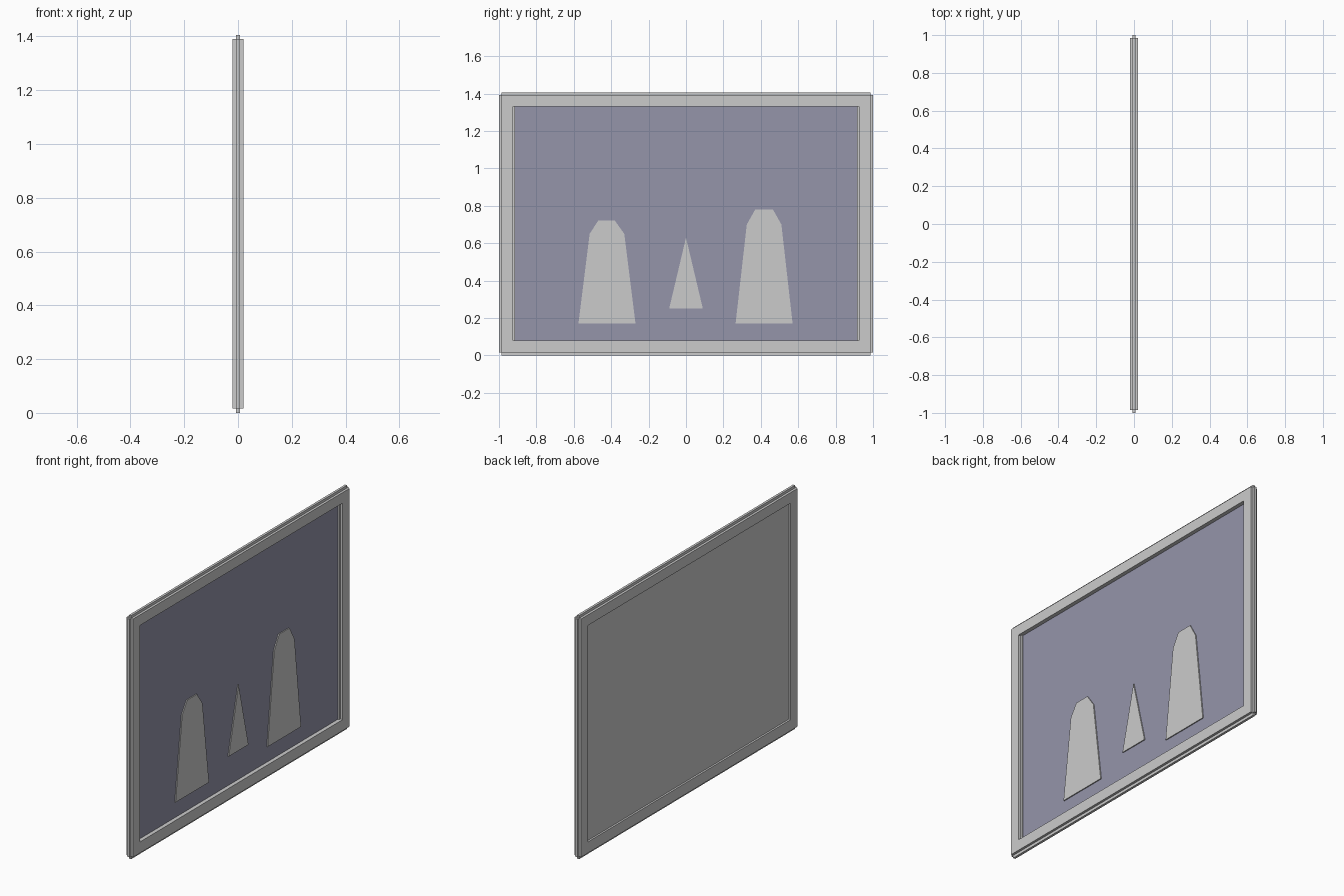
import bpy, bmesh

if "Cube" in bpy.data.objects:
    bpy.data.objects.remove(bpy.data.objects["Cube"])

panel_mat = bpy.data.materials.new("slate")
panel_mat.diffuse_color = (0.3, 0.3, 0.4, 1)
panel_mat.use_nodes = True
panel_mat.node_tree.nodes["Principled BSDF"].inputs["Base Color"].default_value = panel_mat.diffuse_color


def finish(name, bm, mat=None):
    bmesh.ops.recalc_face_normals(bm, faces=bm.faces)
    me = bpy.data.meshes.new(name)
    bm.to_mesh(me)
    bm.free()
    ob = bpy.data.objects.new(name, me)
    bpy.context.collection.objects.link(ob)
    if mat:
        me.materials.append(mat)
    return ob


def prism(name, pts, x0, x1, mat=None):
    """Extrude a y-z outline from x0 to x1."""
    bm = bmesh.new()
    face = bm.faces.new([bm.verts.new((x0, y, z)) for y, z in pts])
    ext = bmesh.ops.extrude_face_region(bm, geom=[face])
    verts = [g for g in ext["geom"] if isinstance(g, bmesh.types.BMVert)]
    bmesh.ops.translate(bm, verts=verts, vec=(x1 - x0, 0, 0))
    return finish(name, bm, mat)


def rect(y0, y1, z0, z1):
    return [(y0, z0), (y1, z0), (y1, z1), (y0, z1)]


def bar(name, a, b, c, d):
    """Mitred frame bar between outer corners a, b and inner corners c, d."""
    return prism(name, [a, b, c, d], -0.021, 0.021)


# Mitred frame bars
Y, YI, Z0, Z1, ZI0, ZI1 = 0.986, 0.925, 0.016, 1.391, 0.08, 1.33
outer, inner = rect(-Y, Y, Z0, Z1), rect(-YI, YI, ZI0, ZI1)
for i, side in enumerate(("bottom", "right", "top", "left")):
    j = (i + 1) % 4
    bar("frame_" + side, outer[i], outer[j], inner[j], inner[i])

# Thin tongues around the outside, stopping short of the corners
T = 0.007
prism("tongue_bottom", rect(-Y, Y, 0, Z0), -T, T)
prism("tongue_top", rect(-Y, Y, Z1, 1.406), -T, T)
prism("tongue_left", rect(-1, -Y, Z0, Z1), -T, T)
prism("tongue_right", rect(Y, 1, Z0, Z1), -T, T)

# Inner lips that hold the panel
for s, side in ((-1, "left"), (1, "right")):
    ys = sorted((s * 0.914, s * YI))
    prism("lip_" + side, rect(*ys, ZI0, ZI1), -T, T)

# Panel: coloured face with a plain backing
prism("panel", rect(-YI, YI, ZI0, ZI1), -0.006, -0.002, panel_mat)
prism("backing", rect(-YI, YI, ZI0, ZI1), -0.010, -0.006)

# Raised flat silhouettes
shapes = {
    "tall_shape_left": [(-.575, .17), (-.27, .17), (-.33, .65), (-.38, .72), (-.47, .72), (-.515, .65)],
    "triangle_shape": [(-.09, .25), (.09, .25), (0, .63)],
    "tall_shape_right": [(.265, .17), (.57, .17), (.51, .70), (.465, .78), (.37, .78), (.325, .70)],
}
for name, pts in shapes.items():
    prism(name, pts, -0.002, 0.004)
